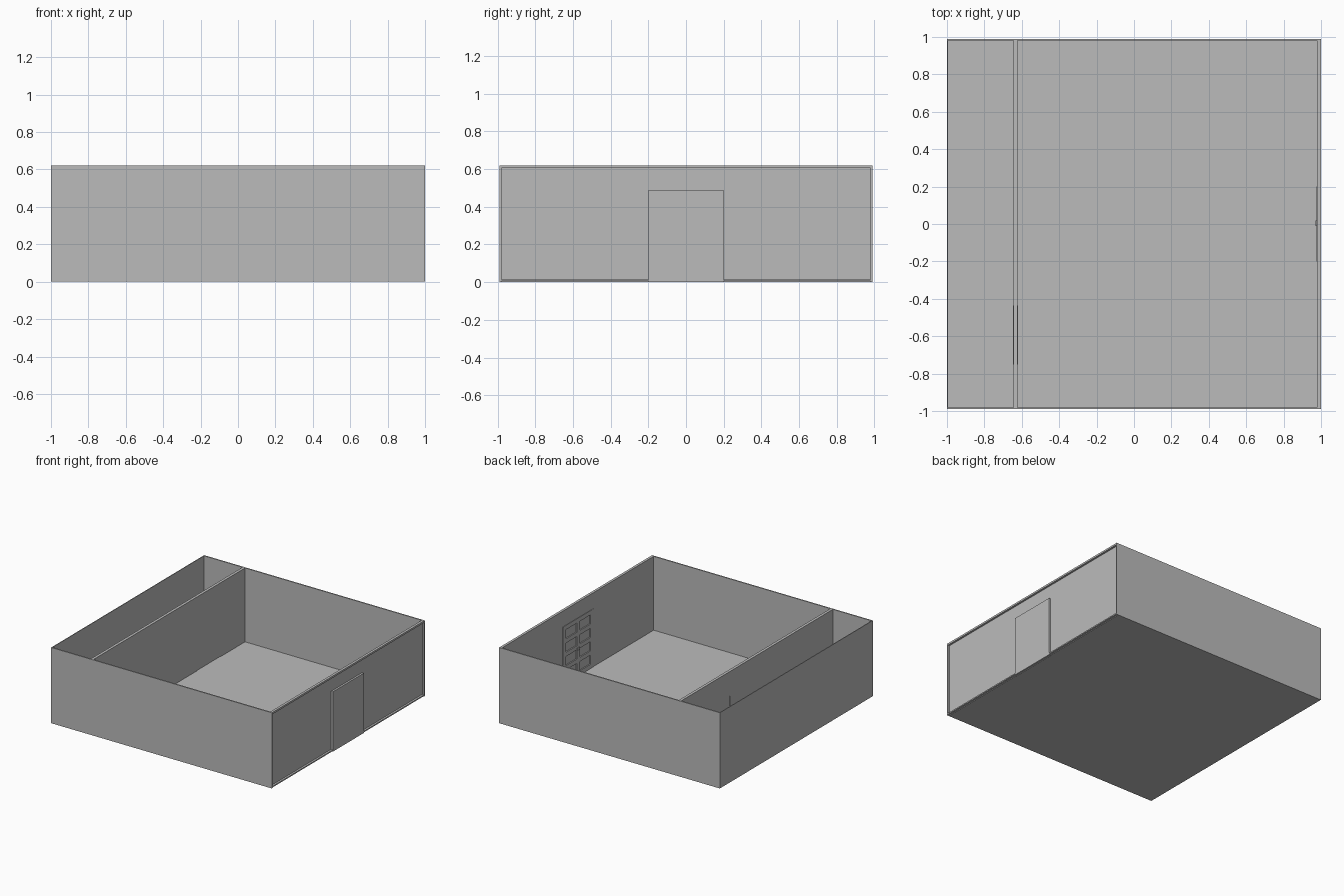
import bpy

if "Cube" in bpy.data.objects:
    bpy.data.objects.remove(bpy.data.objects["Cube"], do_unlink=True)

grey = bpy.data.materials.new("plain_grey")
grey.use_nodes = True
colour = (0.5, 0.5, 0.5, 1)
grey.diffuse_color = colour
grey.node_tree.nodes["Principled BSDF"].inputs["Base Color"].default_value = colour


def box(name, x, y, z):
    """Box spanning the given (low, high) ranges."""
    spans = (x, y, z)
    bpy.ops.mesh.primitive_cube_add(size=1, location=[sum(s) / 2 for s in spans])
    ob = bpy.context.object
    ob.name = name
    ob.scale = [s[1] - s[0] for s in spans]
    bpy.ops.object.transform_apply(location=False, rotation=False, scale=True)
    ob.data.materials.append(grey)
    return ob


H = 0.62        # wall height
W = 0.99        # half depth
T = 0.01        # thin wall
IN = W - T      # inner half depth
FLOOR = 0.015
PART = (-0.645, -0.622)

# Floor and thin outer walls
box("floor", (-0.994, 0.98), (-IN, IN), (0, FLOOR))
box("front_wall", (-1, 1), (-W, -IN), (0, H))
box("back_wall", (-1, 1), (IN, W), (0, H))
box("right_wall", (-1, -0.994), (-IN, IN), (0, H))

# Entrance wall, set back behind a top lip and a sill
box("entrance_wall_front", (0.979, 0.984), (-IN, -0.2), (0, H))
box("entrance_wall_back", (0.979, 0.984), (0.2, IN), (0, H))
box("entrance_wall_header", (0.979, 0.984), (-0.2, 0.2), (0.49, H))
box("entrance_top_lip", (0.984, 1), (-IN, IN), (0.605, H))
for side, span in (("front", (-IN, -0.2)), ("back", (0.2, IN))):
    box("entrance_sill_" + side, (0.984, 1), span, (0.005, FLOOR))

# Entrance door with a raised grid on its inner face
box("entrance_door", (0.985, 1), (-0.2, 0.2), (0, 0.49))
for i in range(3):
    y = -0.18 + 0.18 * i
    box("door_stile", (0.976, 0.985), (y - 0.02, y + 0.02), (FLOOR, 0.49))
for i in range(5):
    z = 0.03 + 0.11 * i
    for y in ((-0.16, -0.02), (0.02, 0.16)):
        box("door_rail", (0.976, 0.985), y, (z - 0.015, z + 0.02))
box("door_handle", (0.97, 0.976), (-0.012, 0.018), (0.23, 0.25))

# Partition with a slightly recessed inner door
box("partition_front", PART, (-IN, 0.35), (FLOOR, H))
box("partition_back", PART, (0.665, IN), (FLOOR, H))
box("partition_header", PART, (0.35, 0.665), (0.42, H))
box("inner_door", (PART[0] + 0.004, PART[1] - 0.004), (0.35, 0.665), (FLOOR, 0.42))

# Low panel standing slightly proud of the partition
box("low_panel", (PART[0] - 0.003, PART[1] + 0.003), (-0.75, -0.435), (FLOOR, 0.3))
